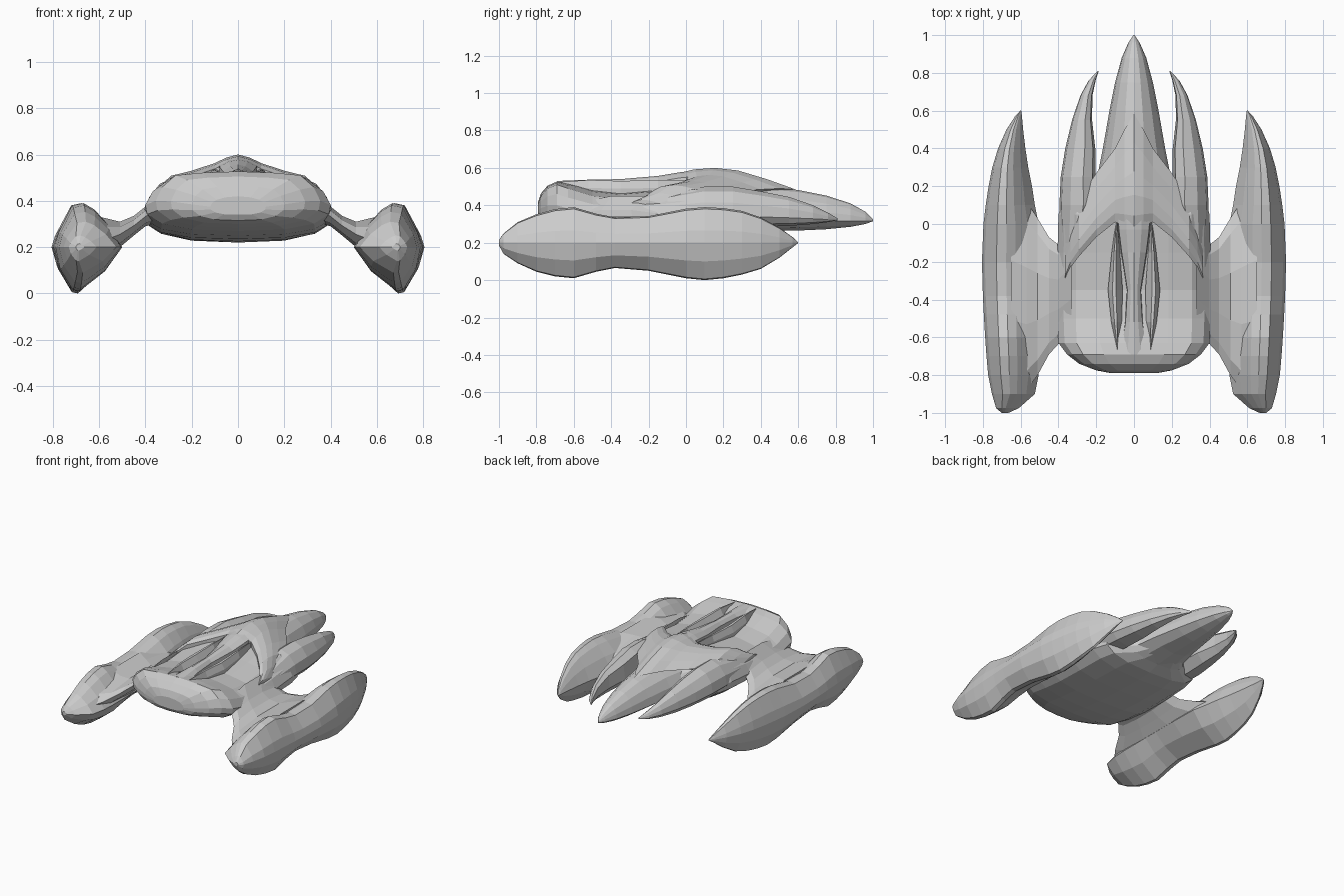
import bpy, bmesh


def loft(name, rings, mirror=False):
    """Skin a list of equal-length closed rings and cap both ends."""
    bm = bmesh.new()
    loops = [[bm.verts.new(p) for p in ring] for ring in rings]
    n = len(loops[0])
    for a, b in zip(loops, loops[1:]):
        for i in range(n):
            j = (i + 1) % n
            bm.faces.new((a[i], a[j], b[j], b[i]))
    bm.faces.new(loops[0])
    bm.faces.new(loops[-1])
    bmesh.ops.remove_doubles(bm, verts=bm.verts, dist=0.0005)
    bmesh.ops.recalc_face_normals(bm, faces=bm.faces)
    mesh = bpy.data.meshes.new(name)
    bm.to_mesh(mesh)
    bm.free()
    ob = bpy.data.objects.new(name, mesh)
    bpy.context.collection.objects.link(ob)
    if mirror:
        ob.modifiers.new("Mirror", 'MIRROR')
    return ob


def symmetric(half):
    """Complete a half section (bottom centre to top centre) about x = 0."""
    return half + [(-x, y, z) for x, y, z in reversed(half[1:-1])]


def box_section(y, x0, x1, z0, z1, section):
    """Fit a unit section (u, v in 0..1) into an x/z box at y."""
    return [(x0 + u * (x1 - x0), y, z0 + v * (z1 - z0)) for u, v in section]


# Main hull: rounded bumper at the front, dished deck, boat-shaped underside
hull = [(-.79, .12, .34, .41, .42), (-.775, .20, .315, .455, .465),
        (-.74, .29, .30, .495, .505), (-.69, .355, .285, .515, .527),
        (-.63, .40, .27, .495, .52), (-.5, .405, .25, .455, .49),
        (-.35, .405, .235, .44, .475), (-.15, .405, .225, .46, .49),
        (.05, .40, .22, .49, .51), (.16, .37, .225, .47, .50),
        (.24, .22, .25, .44, .48), (.36, .12, .28, .40, .45)]
rings = []
for y, w, zb, zs, zd in hull:
    h = zs - zb
    rings.append(symmetric([(0, y, zb), (.5 * w, y, zb + .03 * h), (.82 * w, y, zb + .14 * h),
                            (.98 * w, y, zb + .32 * h), (w, y, zb + .5 * h),
                            (.92 * w, y, zb + .76 * h), (.76 * w, y, zs - .005),
                            (.45 * w, y, (zs + zd) / 2), (0, y, zd)]))
loft("hull", rings)

# Long central nose with a sharp lower edge
nose = [(0, .20, .24, .52), (.25, .195, .25, .50), (.4, .165, .262, .50),
        (.6, .13, .265, .482), (.75, .10, .272, .452), (.88, .065, .285, .41),
        (.96, .03, .30, .365), (1.0, .003, .315, .325)]
nose_half = [(0, 0), (.6, .08), (1, .25), (.93, .5), (.72, .76), (.35, .95), (0, 1)]
loft("nose", [symmetric([(u * w, y, zb + v * (zt - zb)) for u, v in nose_half])
              for y, w, zb, zt in nose])

# Claw-like prongs either side of the nose
prong = [(-.1, .25, .385, .30, .46), (.1, .20, .395, .29, .50), (.25, .205, .388, .285, .50),
         (.4, .205, .364, .285, .475), (.55, .222, .328, .29, .445),
         (.68, .22, .284, .30, .40), (.76, .203, .24, .31, .36), (.81, .187, .192, .32, .33)]
prong_sec = [(.3, 0), (.8, .08), (1, .28), (.94, .6), (.7, .88), (.35, 1), (.08, .85), (0, .3)]
loft("prong", [box_section(*s, prong_sec) for s in prong], mirror=True)

# Swept crescent canopy, lofted across x: (x, back y, front y, crest z, rim z)
canopy = [(0, -.03, .585, .60, .485), (.05, -.01, .50, .587, .49), (.1, .01, .40, .563, .485),
          (.2, -.07, .27, .53, .475), (.29, -.17, .13, .508, .465),
          (.335, -.23, .04, .465, .42), (.365, -.30, -.10, .43, .40)]
rings = []
for x, y0, y1, zc, zr in canopy:
    d = y1 - y0
    rings.append([(x, y0, zr - .05), (x, y0, zc - .025), (x, y0 + .12 * d, zc - .008),
                  (x, y0 + .3 * d, zc), (x, y0 + .5 * d, zc - .12 * (zc - zr)),
                  (x, y0 + .75 * d, zc - .52 * (zc - zr)), (x, y1, zr), (x, y0 + .6 * d, zr - .05)])
loft("canopy", [[(-x, y, z) for x, y, z in r] for r in rings[:0:-1]] + rings)

# Raised spine trailing from the canopy, and a pair of diamond-shaped deck fins
spine = [(.1, .085, .59), (-.03, .08, .577), (-.15, .065, .557), (-.35, .035, .54),
         (-.52, .045, .537), (-.69, .07, .53)]
loft("deck_spine", [symmetric([(0, y, .42), (w * 1.15, y, .42), (w, y, zt - .03), (w * .5, y, zt - .008),
                               (0, y, zt)]) for y, w, zt in spine])
fin = [(.02, .085, .095, .535), (-.15, .075, .118, .535), (-.35, .06, .138, .53),
       (-.52, .065, .12, .535), (-.67, .08, .09, .525)]
fin_sec = [(0, 0), (1, 0), (1, .55), (.7, 1), (.45, 1), (0, .5)]
loft("deck_fin", [box_section(y, a, b, .44, zt, fin_sec) for y, a, b, zt in fin], mirror=True)

# Side pods with a ridge along z = 0.2: (y, inner x, outer x, bottom z, top z)
pod = [(-1.0, .665, .70, .185, .215), (-.975, .61, .73, .14, .25), (-.9, .525, .752, .09, .31),
       (-.8, .505, .772, .045, .352), (-.7, .50, .781, .02, .38), (-.6, .50, .788, .01, .39),
       (-.48, .50, .795, .045, .355),
       (-.38, .50, .80, .065, .336), (-.2, .50, .805, .05, .342), (0, .505, .797, .01, .382),
       (.1, .525, .785, .0, .39), (.2, .54, .77, .01, .385), (.3, .56, .75, .03, .37),
       (.4, .575, .72, .06, .335), (.5, .587, .675, .12, .28), (.57, .593, .63, .175, .23),
       (.6, .597, .602, .198, .202)]
pod_sec = [(0, 0), (.2, .5), (.42, .86), (.58, 1), (.75, .95), (.95, .35), (1, 0),
           (.93, -.5), (.74, -.97), (.64, -1), (.26, -.55)]
rings = []
for y, x0, x1, zb, zt in pod:
    rings.append([(x0 + u * (x1 - x0), y, .2 + (v * (zt - .2) if v > 0 else v * (.2 - zb)))
                  for u, v in pod_sec])
loft("side_pod", rings, mirror=True)

# Flared webs joining hull to pods: (x, front y, back y, bottom z, top z)
web = [(.33, -.60, -.02, .31, .45), (.40, -.635, -.11, .29, .375), (.45, -.69, -.07, .25, .335),
       (.51, -.80, .03, .20, .31), (.57, -.88, .12, .14, .325), (.65, -.88, .18, .1, .34)]
web_sec = [(0, .5), (.1, .15), (.35, 0), (.65, 0), (.9, .15), (1, .5), (.9, .8), (.65, 1), (.35, 1), (.1, .8)]
loft("pod_web", [[(x, y0 + u * (y1 - y0), z0 + v * (z1 - z0)) for u, v in web_sec]
                 for x, y0, y1, z0, z1 in web], mirror=True)
